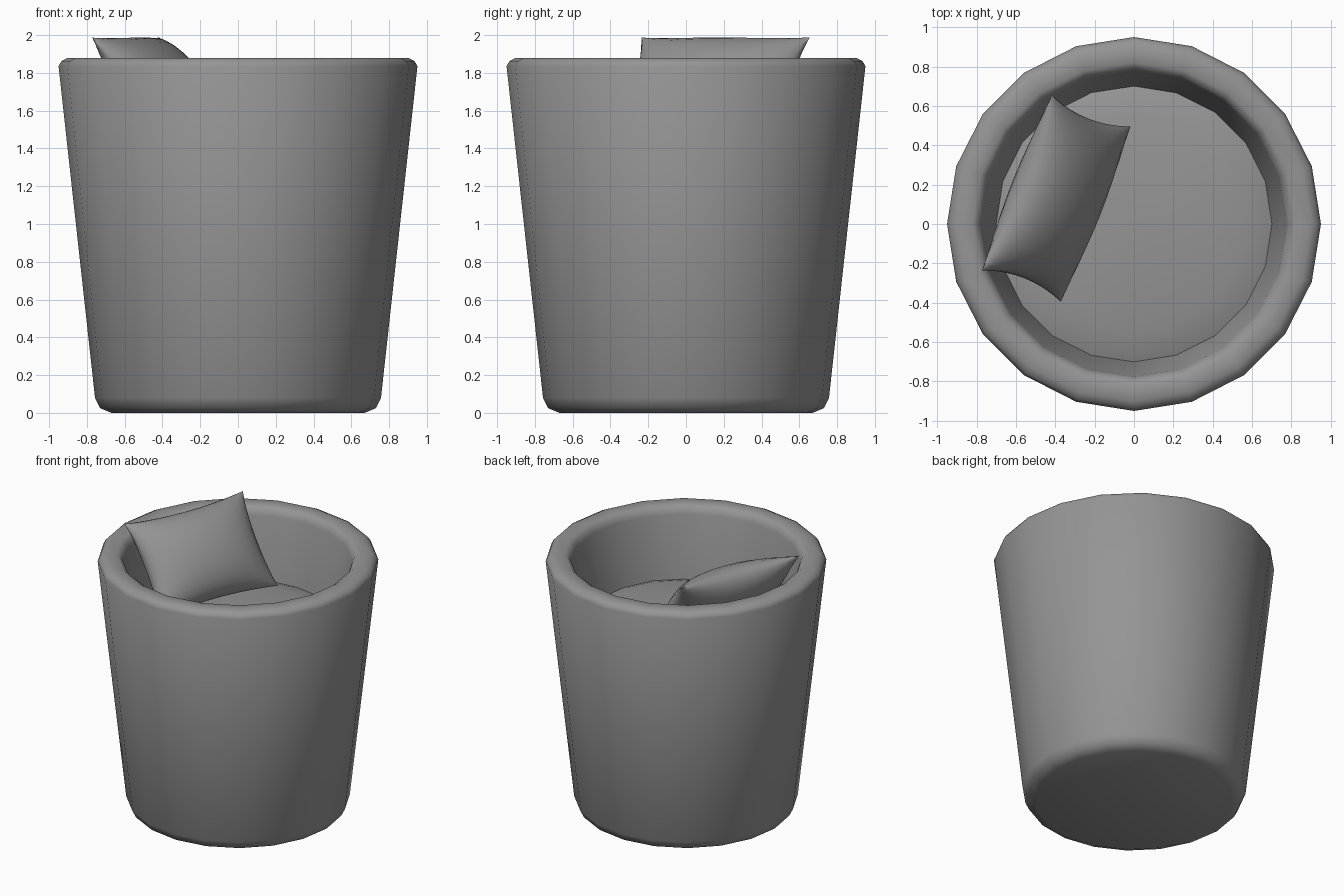
import bpy, bmesh, math
from mathutils import Vector, Matrix

cube = bpy.data.objects.get("Cube")
if cube:
    bpy.data.objects.remove(cube, do_unlink=True)

SIDES = 20

grey = bpy.data.materials.new("plain grey")
grey.use_nodes = True
GREY = (0.3, 0.3, 0.3, 1)
grey.diffuse_color = GREY
grey.node_tree.nodes["Principled BSDF"].inputs["Base Color"].default_value = GREY


def finish(name, bm, angle=50):
    bmesh.ops.remove_doubles(bm, verts=bm.verts, dist=0.0005)
    bmesh.ops.recalc_face_normals(bm, faces=bm.faces)
    mesh = bpy.data.meshes.new(name)
    bm.to_mesh(mesh)
    bm.free()
    mesh.materials.append(grey)
    obj = bpy.data.objects.new(name, mesh)
    bpy.context.collection.objects.link(obj)
    bpy.ops.object.select_all(action='DESELECT')
    obj.select_set(True)
    bpy.context.view_layer.objects.active = obj
    bpy.ops.object.shade_smooth_by_angle(angle=math.radians(angle))
    return obj


def lathe(bm, profile):
    """Spin (radius, height) points round the z axis."""
    verts = [bm.verts.new((r, 0, z)) for r, z in profile]
    edges = [bm.edges.new(pair) for pair in zip(verts, verts[1:])]
    bmesh.ops.spin(bm, geom=verts + edges, cent=(0, 0, 0), axis=(0, 0, 1),
                   angle=math.tau, steps=SIDES, use_duplicate=False)


# Tapered tub with rounded base and rim, hollow down to the seat
bm = bmesh.new()
lathe(bm, [(0, 0), (0.67, 0), (0.73, 0.025), (0.757, 0.08), (0.95, 1.835),
           (0.935, 1.862), (0.90, 1.88), (0.82, 1.88), (0.79, 1.86),
           (0.775, 1.82), (0.70, 1.36), (0, 1.34)])
finish("tub", bm)

# Soft, slightly uneven seat pad inside the tub
bm = bmesh.new()
lathe(bm, [(0, 1.42), (0.2, 1.42), (0.4, 1.415), (0.55, 1.405),
           (0.65, 1.39), (0.705, 1.37)])
for v in bm.verts:
    v.co.z += 0.01 * math.sin(4 * v.co.x + 1) * math.cos(5 * v.co.y)
finish("seat_pad", bm)

# Plump pillow leaning against the rim, with pinched sides and pointed corners
HALF_WIDTH, HALF_HEIGHT, HALF_THICK, PINCH = 0.48, 0.345, 0.17, 0.09
across = Vector((0.37, 0.93, 0)).normalized()
outward = Vector((across.y, -across.x, 0))
up = (Vector((0, 0, 0.78)) - 0.63 * outward).normalized()
facing = across.cross(up)
place = Matrix((across, up, facing)).transposed()
centre = Vector((-0.395, 0.13, 1.72))

bm = bmesh.new()
for side in (1, -1):
    patch = bmesh.ops.create_grid(bm, x_segments=14, y_segments=14, size=1)
    for v in patch["verts"]:
        a, b = (math.sin(c * math.pi / 2) for c in v.co.xy)
        bulge = max(0, (1 - a * a) * (1 - b * b)) ** 0.55
        local = Vector((a * HALF_WIDTH * (1 - PINCH * (1 - b * b) * a * a),
                        b * HALF_HEIGHT * (1 - PINCH * (1 - a * a) * b * b),
                        side * HALF_THICK * bulge))
        v.co = centre + place @ local
finish("pillow", bm, 75)
